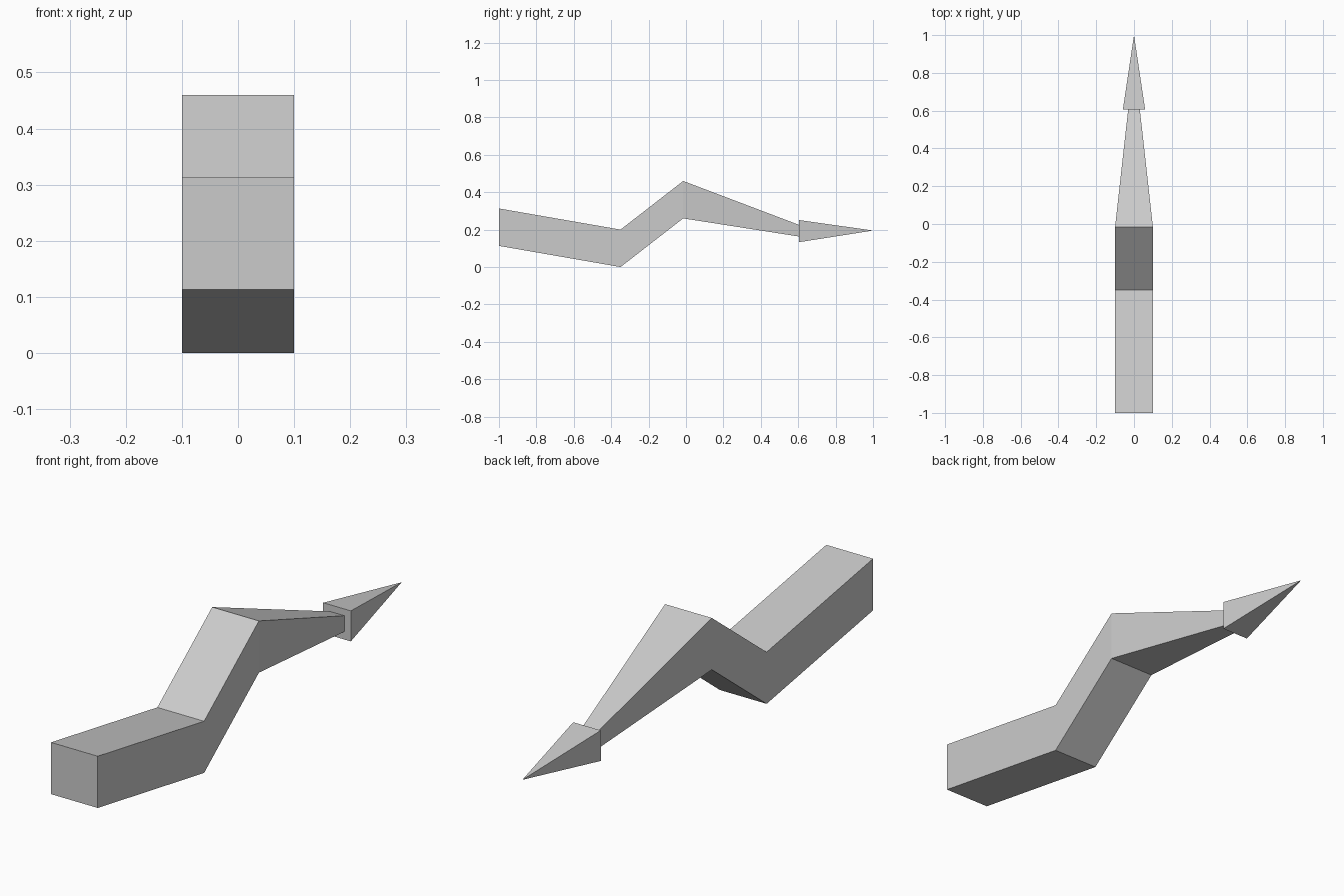
import bpy
import bmesh
from mathutils import Vector

cube = bpy.data.objects.get("Cube")
if cube:
    bpy.data.objects.remove(cube, do_unlink=True)

grey = bpy.data.materials.new("light_grey")
grey.use_nodes = True
grey.diffuse_color = (0.6, 0.6, 0.6, 1)
grey.node_tree.nodes["Principled BSDF"].inputs["Base Color"].default_value = (0.6, 0.6, 0.6, 1)


def square_loft(name, stations, apex=None):
    """Skin upright square sections given as (y, centre z, half width)."""
    bm = bmesh.new()
    rings = [[bm.verts.new((sx * h, y, z + sz * h))
              for sx, sz in ((-1, -1), (1, -1), (1, 1), (-1, 1))]
             for y, z, h in stations]
    for a, b in zip(rings, rings[1:]):
        for i in range(4):
            j = (i + 1) % 4
            bm.faces.new((a[i], a[j], b[j], b[i]))
    bm.faces.new(rings[0])
    if apex:
        point = bm.verts.new(Vector(apex))
        for i in range(4):
            bm.faces.new((rings[-1][i], rings[-1][(i + 1) % 4], point))
    else:
        bm.faces.new(rings[-1])
    bmesh.ops.recalc_face_normals(bm, faces=bm.faces)
    mesh = bpy.data.meshes.new(name)
    bm.to_mesh(mesh)
    bm.free()
    mesh.materials.append(grey)
    obj = bpy.data.objects.new(name, mesh)
    bpy.context.collection.objects.link(obj)
    return obj


# Bent tail body, tapering towards the back
square_loft("tail_body", [(-1, 0.213, 0.1), (-0.35, 0.1, 0.1),
                          (-0.015, 0.36, 0.1), (0.605, 0.194, 0.031)])

# Pointed barb at the end
square_loft("tail_barb", [(0.605, 0.192, 0.059)], apex=(0, 1, 0.195))
